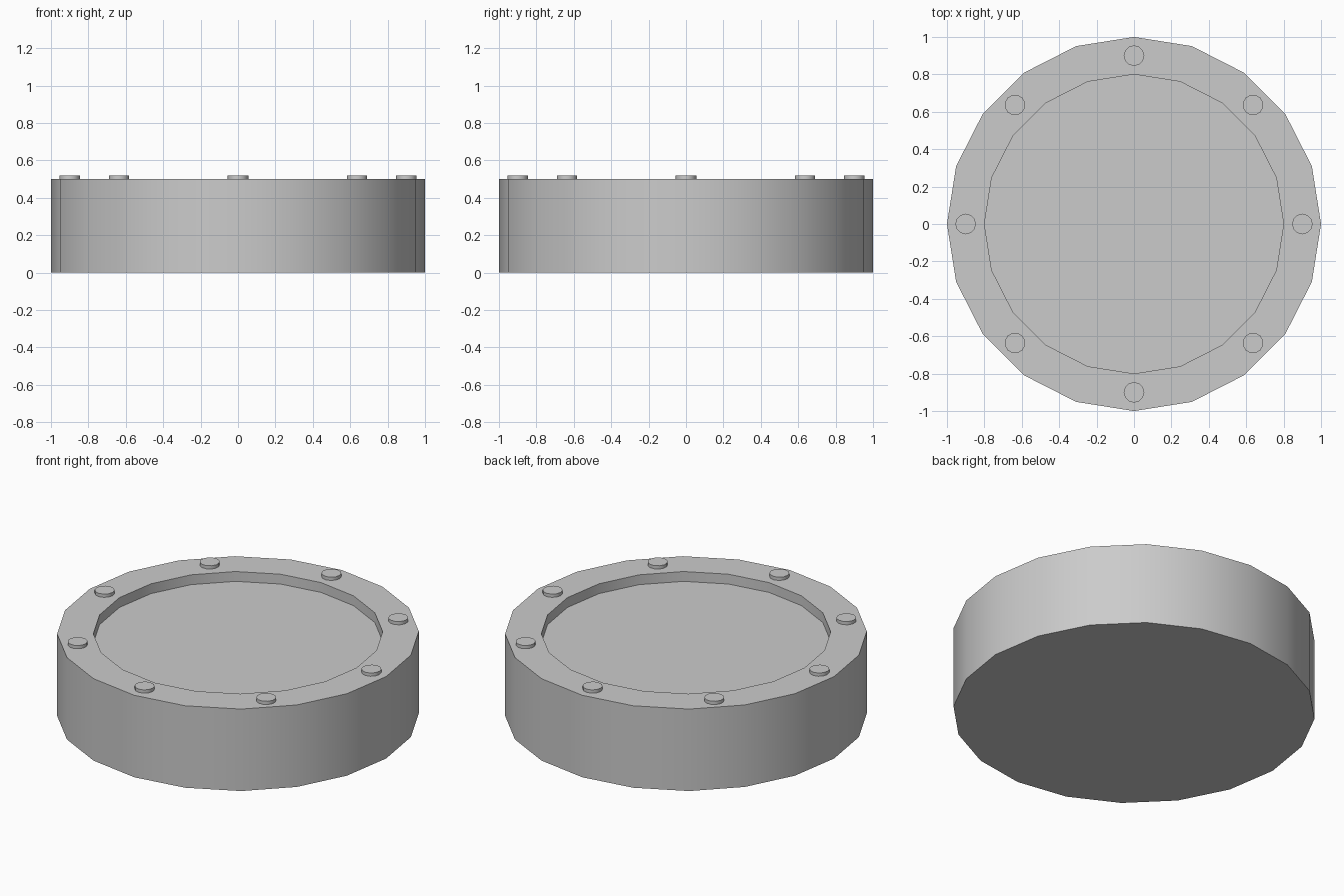
import bpy, bmesh, math

cube = bpy.data.objects.get("Cube")
if cube:
    bpy.data.objects.remove(cube, do_unlink=True)

RADIUS, HEIGHT, SIDES = 1.0, 0.5, 20
RECESS_RADIUS, RECESS_DEPTH = 0.8, 0.06
STUD_RING, STUD_RADIUS, STUD_HEIGHT = 0.9, 0.055, 0.02

grey = bpy.data.materials.new("light_grey")
grey.use_nodes = True
colour = (0.6, 0.6, 0.6, 1.0)
grey.diffuse_color = colour
grey.node_tree.nodes["Principled BSDF"].inputs["Base Color"].default_value = colour


def lathe(name, profile, sides, location=(0, 0, 0), spin=0.0):
    """Revolve a bottom-to-top (radius, z) profile and cap both ends."""
    bm = bmesh.new()
    rings = []
    for r, z in profile:
        rings.append([bm.verts.new((r * math.cos(2 * math.pi * i / sides),
                                    r * math.sin(2 * math.pi * i / sides), z))
                      for i in range(sides)])
    for low, high in zip(rings, rings[1:]):
        for i in range(sides):
            j = (i + 1) % sides
            bm.faces.new((low[i], low[j], high[j], high[i]))
    bm.faces.new(rings[0][::-1])
    bm.faces.new(rings[-1])
    mesh = bpy.data.meshes.new(name)
    bm.to_mesh(mesh)
    bm.free()
    mesh.materials.append(grey)
    obj = bpy.data.objects.new(name, mesh)
    obj.location = location
    obj.rotation_euler.z = spin
    bpy.context.collection.objects.link(obj)
    bpy.ops.object.select_all(action='DESELECT')
    obj.select_set(True)
    bpy.context.view_layer.objects.active = obj
    bpy.ops.object.shade_smooth_by_angle(angle=math.radians(40))
    return obj


# Drum with a raised rim around a shallow recessed top
lathe("drum_body", [(RADIUS, 0), (RADIUS, HEIGHT), (RECESS_RADIUS, HEIGHT),
                    (RECESS_RADIUS, HEIGHT - RECESS_DEPTH)], SIDES)

# Eight studs evenly spaced on the rim
for k in range(8):
    a = k * math.pi / 4
    lathe(f"rim_stud_{k + 1}",
          [(STUD_RADIUS, -0.01), (STUD_RADIUS, STUD_HEIGHT)], 12,
          (STUD_RING * math.cos(a), STUD_RING * math.sin(a), HEIGHT), a)
